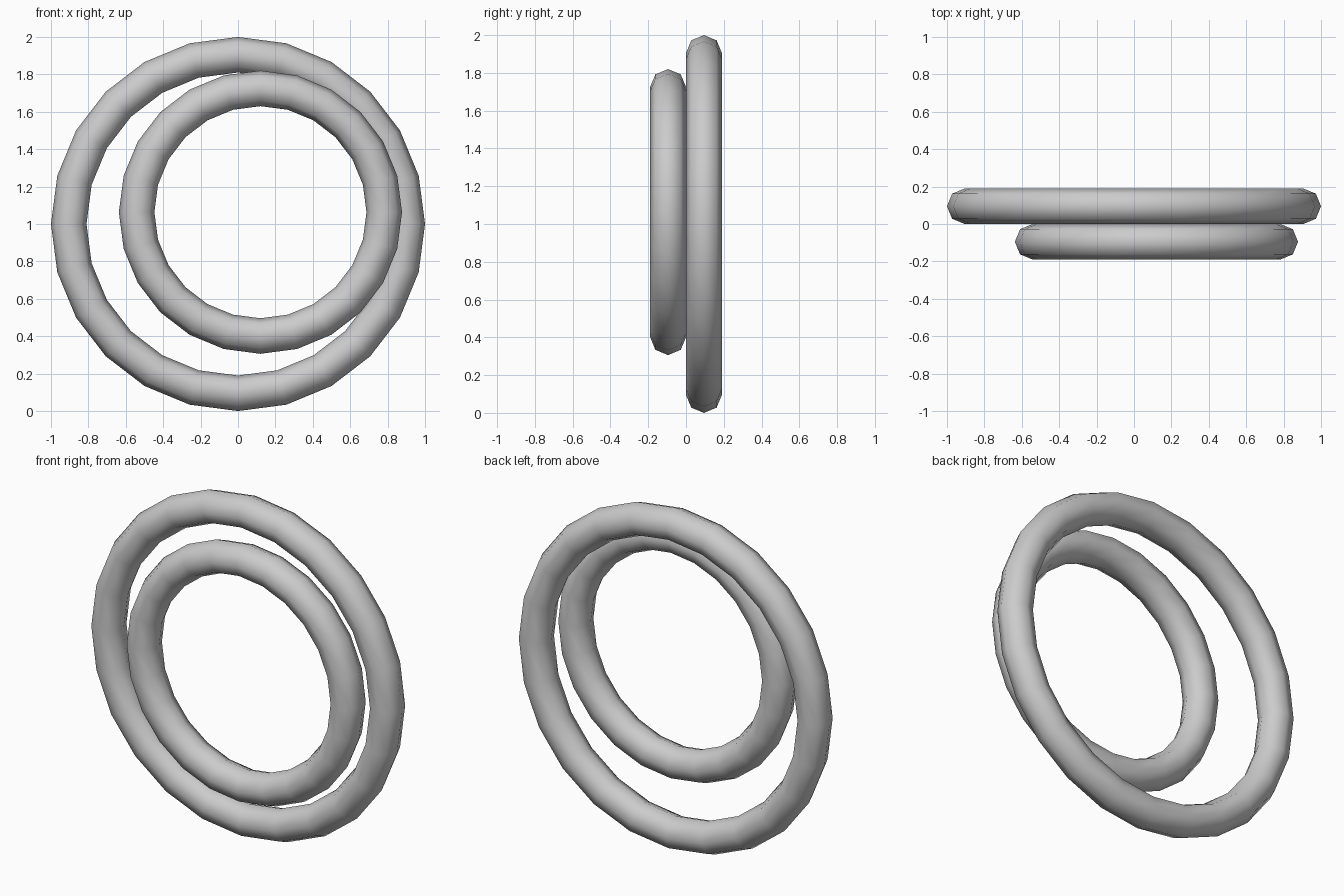
import bpy
import math

cube = bpy.data.objects.get("Cube")
if cube:
    bpy.data.objects.remove(cube, do_unlink=True)

# Single plain grey for both rings
grey = bpy.data.materials.new("light grey")
grey.use_nodes = True
colour = (0.6, 0.6, 0.6, 1)
grey.diffuse_color = colour
grey.node_tree.nodes["Principled BSDF"].inputs["Base Color"].default_value = colour


def add_ring(name, centre, radius, tube):
    """Upright smooth ring whose hole faces the front."""
    bpy.ops.mesh.primitive_torus_add(
        major_segments=24, minor_segments=8,
        major_radius=radius, minor_radius=tube,
        location=centre, rotation=(math.pi / 2, 0, 0))
    ring = bpy.context.object
    ring.name = name
    ring.data.materials.append(grey)
    bpy.ops.object.transform_apply(location=False, rotation=True, scale=False)
    bpy.ops.object.shade_smooth()


# Large ring behind, small ring touching its front, set off-centre
add_ring("large_ring", (0, 0.095, 1.0), 0.905, 0.095)
add_ring("small_ring", (0.12, -0.095, 1.063), 0.662, 0.095)
